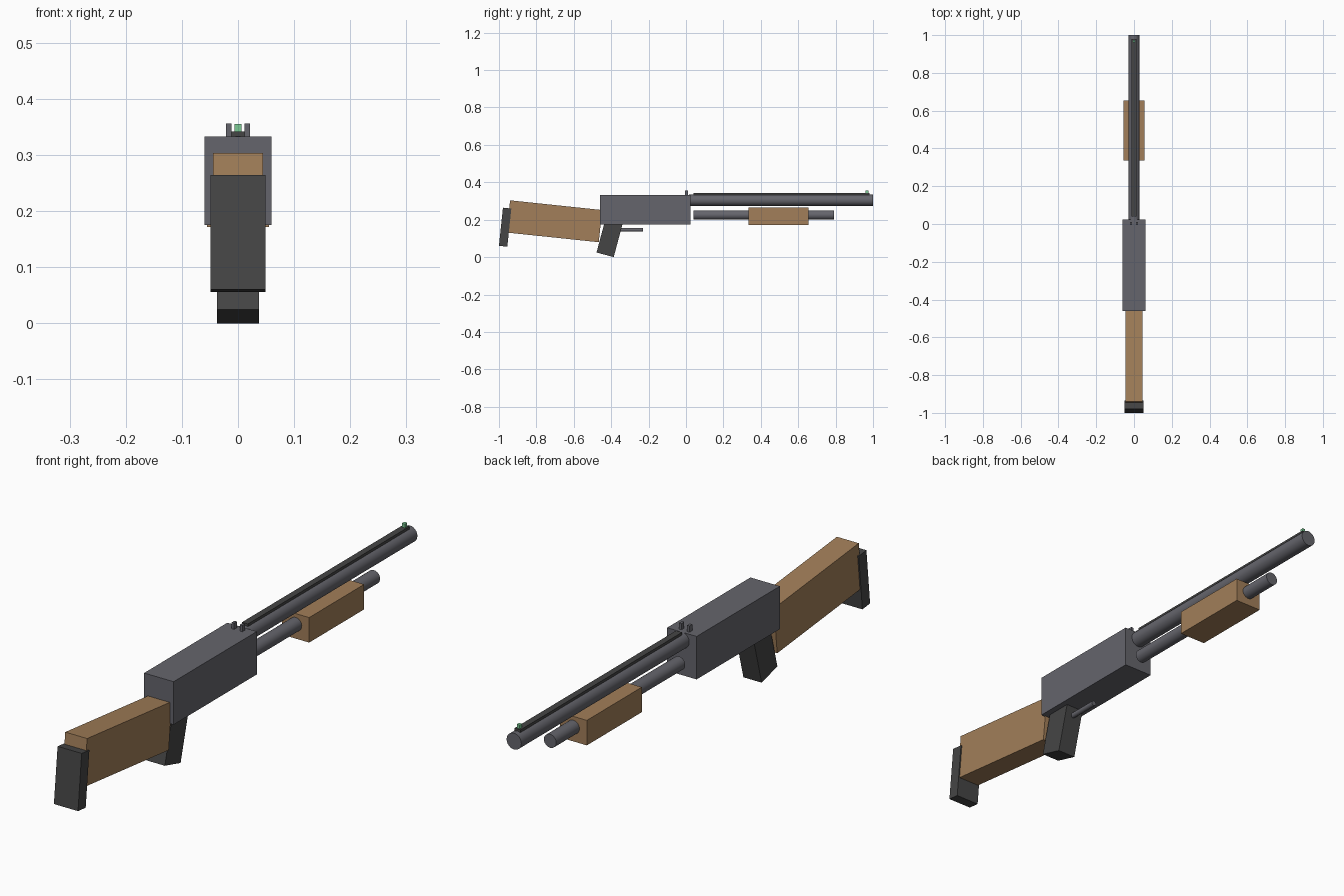
import bpy
from math import radians

if "Cube" in bpy.data.objects:
    bpy.data.objects.remove(bpy.data.objects["Cube"])


def material(name, rgb):
    m = bpy.data.materials.new(name)
    m.diffuse_color = (*rgb, 1)
    m.use_nodes = True
    m.node_tree.nodes["Principled BSDF"].inputs["Base Color"].default_value = m.diffuse_color
    return m


wood = material("wood", (0.36, 0.21, 0.10))
steel = material("steel", (0.13, 0.13, 0.15))
rubber = material("rubber", (0.06, 0.06, 0.06))
green = material("green", (0.2, 0.6, 0.3))


def box(name, center, size, mat, tilt=0):
    bpy.ops.mesh.primitive_cube_add(size=1, location=center, rotation=(radians(tilt), 0, 0))
    ob = bpy.context.object
    ob.name = name
    ob.scale = size
    bpy.ops.object.transform_apply(location=False, rotation=False, scale=True)
    ob.data.materials.append(mat)
    return ob


def tube(name, y0, y1, z, radius, mat):
    bpy.ops.mesh.primitive_cylinder_add(vertices=24, radius=radius, depth=y1 - y0,
                                        location=(0, (y0 + y1) / 2, z),
                                        rotation=(radians(90), 0, 0))
    ob = bpy.context.object
    ob.name = name
    bpy.ops.object.shade_smooth_by_angle(angle=radians(30))
    ob.data.materials.append(mat)
    return ob


# Receiver, barrel and magazine
box("receiver", (0, -0.218, 0.254), (0.12, 0.484, 0.158), steel)
tube("barrel", 0.015, 1.0, 0.304, 0.03, steel)
tube("magazine_tube", 0.04, 0.79, 0.225, 0.025, steel)
box("pump_handle", (0, 0.495, 0.218), (0.11, 0.32, 0.092), wood)

# Sights
box("barrel_rib", (0, 0.51, 0.3365), (0.024, 0.94, 0.01), rubber)
box("front_sight", (0, 0.968, 0.348), (0.012, 0.014, 0.015), green)
for side, label in ((-1, "left"), (1, "right")):
    box("rear_sight_" + label, (side * 0.0165, 0.002, 0.343), (0.01, 0.016, 0.026), steel)

# Stock and butt pad, dropping toward the rear
box("stock", (0, -0.7035, 0.1915), (0.089, 0.495, 0.173), wood, -6)
box("butt_pad", (0, -0.967, 0.16), (0.098, 0.045, 0.205), rubber, -6)

# Grip and trigger
box("grip", (0, -0.4066, 0.109), (0.074, 0.095, 0.2), rubber, -15)
tube("trigger", -0.39, -0.23, 0.146, 0.01, steel)
